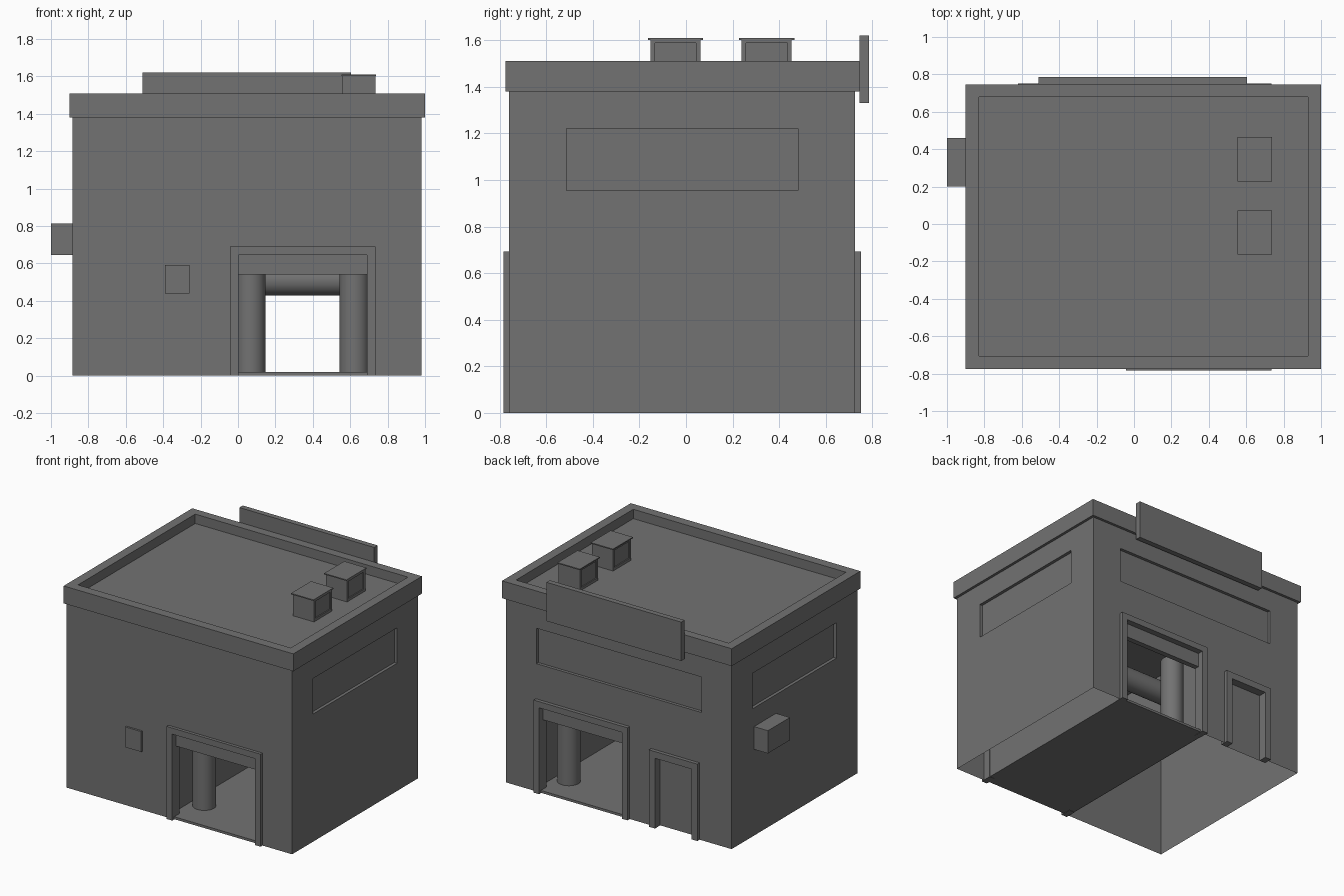
import bpy, bmesh, math

if "Cube" in bpy.data.objects:
    bpy.data.objects.remove(bpy.data.objects["Cube"])

# One dark grey for the whole building
grey = bpy.data.materials.new("dark_grey")
grey.diffuse_color = (.168, .168, .168, 1)
grey.use_nodes = True
grey.node_tree.nodes["Principled BSDF"].inputs["Base Color"].default_value = grey.diffuse_color


def add_mesh(name, bm):
    bmesh.ops.recalc_face_normals(bm, faces=bm.faces)
    me = bpy.data.meshes.new(name)
    bm.to_mesh(me)
    bm.free()
    me.materials.append(grey)
    ob = bpy.data.objects.new(name, me)
    bpy.context.scene.collection.objects.link(ob)
    return ob


def box(name, x, y, z):
    """Box from (min, max) pairs."""
    bm = bmesh.new()
    bmesh.ops.create_cube(bm, size=1)
    for v in bm.verts:
        v.co = [r[0] if c < 0 else r[1] for c, r in zip(v.co, (x, y, z))]
    return add_mesh(name, bm)


def cut(ob, *ranges):
    """Subtract boxes and bake the result."""
    for r in ranges:
        cutter = box("cutter", *r)
        cutter.hide_render = True
        mod = ob.modifiers.new("cut", 'BOOLEAN')
        mod.operation, mod.solver, mod.object = 'DIFFERENCE', 'EXACT', cutter
        bpy.context.view_layer.objects.active = ob
        bpy.ops.object.modifier_apply(modifier=mod.name)
        bpy.data.objects.remove(cutter)


def drop_faces(ob, levels):
    """Open the shell at the given heights."""
    bm = bmesh.new()
    bm.from_mesh(ob.data)
    gone = [f for f in bm.faces if any(all(abs(v.co.z - l) < 1e-4 for v in f.verts) for l in levels)]
    bmesh.ops.delete(bm, geom=gone, context='FACES')
    bm.to_mesh(ob.data)
    bm.free()


def door_frame(name, x, top, y, w):
    """Upside-down U profile extruded along y."""
    a, b = x
    pts = [(a, 0), (a, top), (b, top), (b, 0), (b - w, 0), (b - w, top - w), (a + w, top - w), (a + w, 0)]
    bm = bmesh.new()
    f = bm.faces.new([bm.verts.new((px, y[0], pz)) for px, pz in pts])
    ext = bmesh.ops.extrude_face_region(bm, geom=[f])
    moved = [g for g in ext["geom"] if isinstance(g, bmesh.types.BMVert)]
    bmesh.ops.translate(bm, vec=(0, y[1] - y[0], 0), verts=moved)
    return add_mesh(name, bm)


def brush(name, center, length, r, rot=(0, 0, 0)):
    bpy.ops.mesh.primitive_cylinder_add(vertices=32, radius=r, depth=length, location=center, rotation=rot)
    ob = bpy.context.object
    ob.name = name
    ob.data.materials.append(grey)
    bpy.ops.object.shade_smooth_by_angle()


# Building shell, open below, with window recesses, drive-through and side door
body = box("building_walls", (-.885, .98), (-.76, .725), (0, 1.38))
win_z = (.955, 1.22)
cut(body,
    ((.957, 1.1), (-.513, .48), win_z),
    ((-1, -.862), (-.513, .48), win_z),
    ((-.635, .73), (.702, .9), win_z),
    ((-.04, .733), (-1, 1), (-.1, .69)),
    ((-.62, -.22), (.69, .9), (-.1, .575)))
drop_faces(body, (0, 1.38))

# Parapet with sunken roof
roof = box("roof_parapet", (-.90, 1.0), (-.775, .745), (1.38, 1.51))
cut(roof, ((-.83, .93), (-.705, .68), (1.44, 1.6)))

# Drive-through floor
box("tunnel_floor", (-.04, .733), (-.76, .73), (0.002, .02))

# Frames, headers and brushes at both ends of the drive-through
for end, s, outer in (("front", -1, -.783), ("back", 1, .752)):
    def depth(a, b):
        return tuple(sorted((outer - s * a, outer - s * b)))
    door_frame(end + "_tunnel_frame", (-.042, .735), .692, depth(0, .085), .046)
    box(end + "_header", (.004, .689), depth(.045, .085), (.54, .646))
    for side, x in (("left", .068), ("right", .622)):
        brush(f"{end}_{side}_brush", (x, s * .495, .335), .63, .08)
    brush(end + "_top_roller", (.3465, s * .3, .508), .773, .08, (0, math.pi / 2, 0))

# Side door frame at the back (the door leaf is the recess in the wall)
door_frame("side_door_frame", (-.62, -.22), .575, (.69, .752), .05)

# Sign board, wall unit and control panel
box("sign_board", (-.51, .605), (.745, .785), (1.33, 1.62))
box("wall_unit", (-1.0, -.885), (.20, .46), (.645, .815))
box("control_panel", (-.39, -.258), (-.775, -.76), (.44, .592))

# Roof vents with recessed side panels and thin lids
for i, (y0, y1) in enumerate(((-.163, .073), (.228, .465))):
    y = (y0 + .011, y1 - .011)
    vent = box(f"roof_vent_{i + 1}", (.56, .735), y, (1.44, 1.602))
    py, pz = (y[0] + .018, y[1] - .018), (1.46, 1.588)
    cut(vent, ((.727, .8), py, pz), ((.5, .568), py, pz))
    box(f"roof_vent_lid_{i + 1}", (.553, .738), (y0, y1), (1.602, 1.61))
